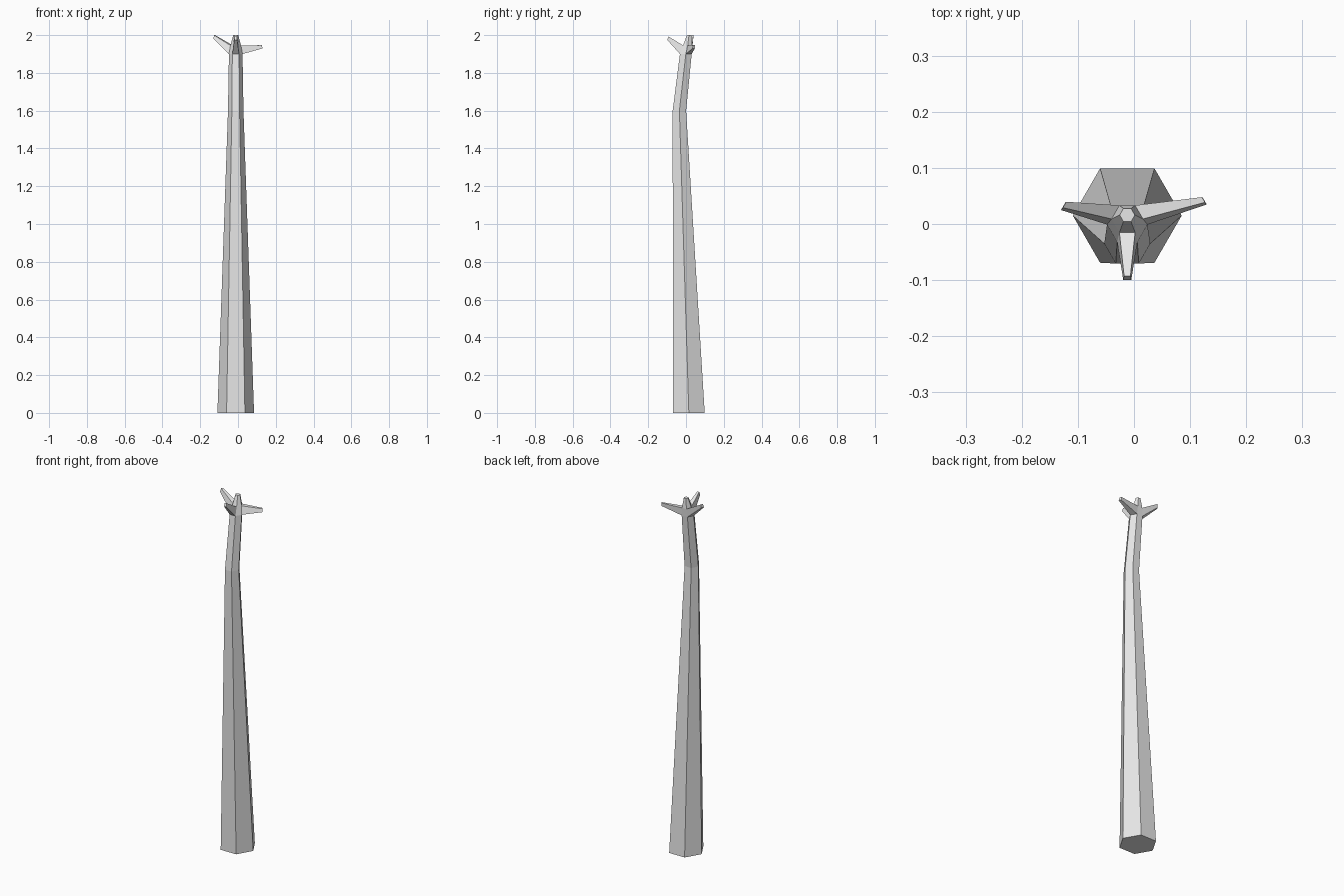
import bpy
import bmesh
from math import cos, sin, radians
from mathutils import Vector

cube = bpy.data.objects.get("Cube")
if cube:
    bpy.data.objects.remove(cube, do_unlink=True)

SIDES = 6
CENTRE_X = -0.012

# One plain grey for the whole trunk
grey = bpy.data.materials.new("pale_grey")
grey.use_nodes = True
colour = (0.8, 0.8, 0.8, 1)
grey.diffuse_color = colour
grey.node_tree.nodes["Principled BSDF"].inputs["Base Color"].default_value = colour

bm = bmesh.new()


def add_ring(y, z, radius):
    """Horizontal hexagon with flat sides facing front and back."""
    angles = [radians(360 / SIDES * i) for i in range(SIDES)]
    return [bm.verts.new((CENTRE_X + radius * cos(a), y + radius * sin(a), z))
            for a in angles]


def add_branch(face, tip, scale):
    """Pull a side face out into a tapering stub ending at tip."""
    stub = bmesh.ops.extrude_discrete_faces(bm, faces=[face])["faces"][0]
    middle = stub.calc_center_median()
    for v in stub.verts:
        v.co = Vector(tip) + (v.co - middle) * scale


# Trunk: tapering, bent rings as (y, z, radius)
profile = [(0.015, 0, 0.097), (-0.035, 1.6, 0.041), (-0.001, 1.9, 0.036),
           (0.009, 1.945, 0.028), (0.016, 2, 0.0135)]
rings = [add_ring(*p) for p in profile]
bands = []
for low, high in zip(rings, rings[1:]):
    bands.append([bm.faces.new((low[i], low[(i + 1) % SIDES],
                                high[(i + 1) % SIDES], high[i]))
                  for i in range(SIDES)])
bm.faces.new(rings[0][::-1])
bm.faces.new(rings[-1])

# Branch stubs: left, right and front sides of the collar
collar = bands[2]
add_branch(collar[0], (0.125, 0.042, 1.938), 0.38)
add_branch(collar[2], (-0.125, 0.033, 1.99), 0.43)
add_branch(collar[4], (CENTRE_X, -0.096, 1.984), 0.4)

bmesh.ops.recalc_face_normals(bm, faces=bm.faces[:])
mesh = bpy.data.meshes.new("tree_trunk")
bm.to_mesh(mesh)
bm.free()
mesh.materials.append(grey)
trunk = bpy.data.objects.new("tree_trunk", mesh)
bpy.context.collection.objects.link(trunk)
